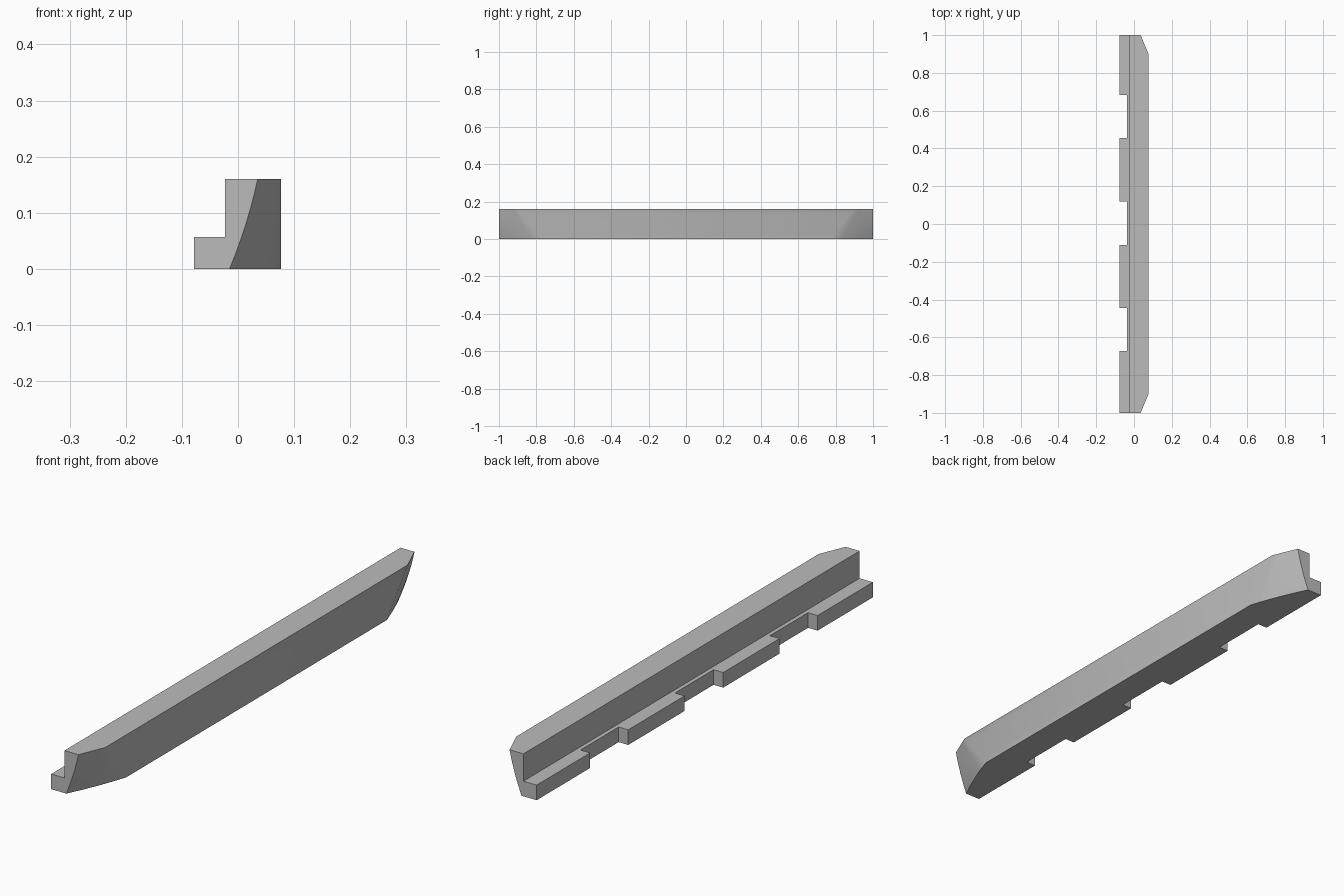
import bpy, bmesh

# Remove the default cube
cube = bpy.data.objects.get("Cube")
if cube:
    bpy.data.objects.remove(cube, do_unlink=True)

# Main dimensions
HEIGHT, HALF_LEN = 0.16, 1.0
LIP_X, LIP_Z, WALL_X, OUTER_X = -0.078, 0.057, -0.023, 0.077
NOTCH_X = -0.038
LEVELS, SEGS = 6, 4

grey = bpy.data.materials.new("plain_grey")
grey.use_nodes = True
colour = (0.5, 0.5, 0.5, 1)
grey.diffuse_color = colour
grey.node_tree.nodes["Principled BSDF"].inputs["Base Color"].default_value = colour


def make_object(name, bm):
    bmesh.ops.recalc_face_normals(bm, faces=bm.faces)
    mesh = bpy.data.meshes.new(name)
    bm.to_mesh(mesh)
    bm.free()
    mesh.materials.append(grey)
    obj = bpy.data.objects.new(name, mesh)
    bpy.context.collection.objects.link(obj)
    return obj


def outer_row(t):
    """Outer outline at height fraction t, tapering inward at both ends."""
    end_x = -0.015 + 0.05 * t + 0.016 * t * (1 - t)
    corner_y = 0.775 + 0.125 * t
    half = []
    for i in range(SEGS + 1):
        s = i / SEGS
        bulge = 0.02 * s * (1 - s) * (1 - t)
        half.append((end_x + (OUTER_X - end_x) * s + bulge,
                     HALF_LEN + (corner_y - HALF_LEN) * s))
    return [(x, -y) for x, y in half] + half[::-1]


# Rail body: tapered outer skin closed by a stepped inner side
bm = bmesh.new()
grid = []
for i in range(LEVELS + 1):
    t = i / LEVELS
    grid.append([bm.verts.new((x, y, HEIGHT * t)) for x, y in outer_row(t)])
for low, high in zip(grid, grid[1:]):
    for j in range(len(low) - 1):
        bm.faces.new((low[j], low[j + 1], high[j + 1], high[j]))

step = [(LIP_X, 0), (LIP_X, LIP_Z), (WALL_X, LIP_Z), (WALL_X, HEIGHT)]
front = [bm.verts.new((x, -HALF_LEN, z)) for x, z in step]
back = [bm.verts.new((x, HALF_LEN, z)) for x, z in step]
for k in range(len(step) - 1):
    bm.faces.new((front[k], front[k + 1], back[k + 1], back[k]))
bm.faces.new(grid[0] + [back[0], front[0]])
bm.faces.new(grid[-1] + [back[-1], front[-1]])
bm.faces.new(front + [row[0] for row in reversed(grid)])
bm.faces.new(back + [row[-1] for row in reversed(grid)])
rail = make_object("side_rail", bm)

# Three notches cut into the lower lip
bm = bmesh.new()
for y0, y1 in ((-0.672, -0.445), (-0.11, 0.12), (0.455, 0.682)):
    box = bmesh.ops.create_cube(bm, size=1)["verts"]
    for v in box:
        v.co.x = NOTCH_X if v.co.x > 0 else -0.2
        v.co.y = y1 if v.co.y > 0 else y0
        v.co.z = 0.1 if v.co.z > 0 else -0.1
cutter = make_object("notch_cutter", bm)
cutter.hide_render = True

bpy.ops.object.select_all(action="DESELECT")
bpy.context.view_layer.objects.active = rail
rail.select_set(True)
notches = rail.modifiers.new("notches", "BOOLEAN")
notches.operation = "DIFFERENCE"
notches.solver = "EXACT"
notches.object = cutter
bpy.ops.object.modifier_apply(modifier=notches.name)
bpy.data.objects.remove(cutter, do_unlink=True)

# Soft outer skin, crisp edges elsewhere
bpy.ops.object.shade_smooth_by_angle()
